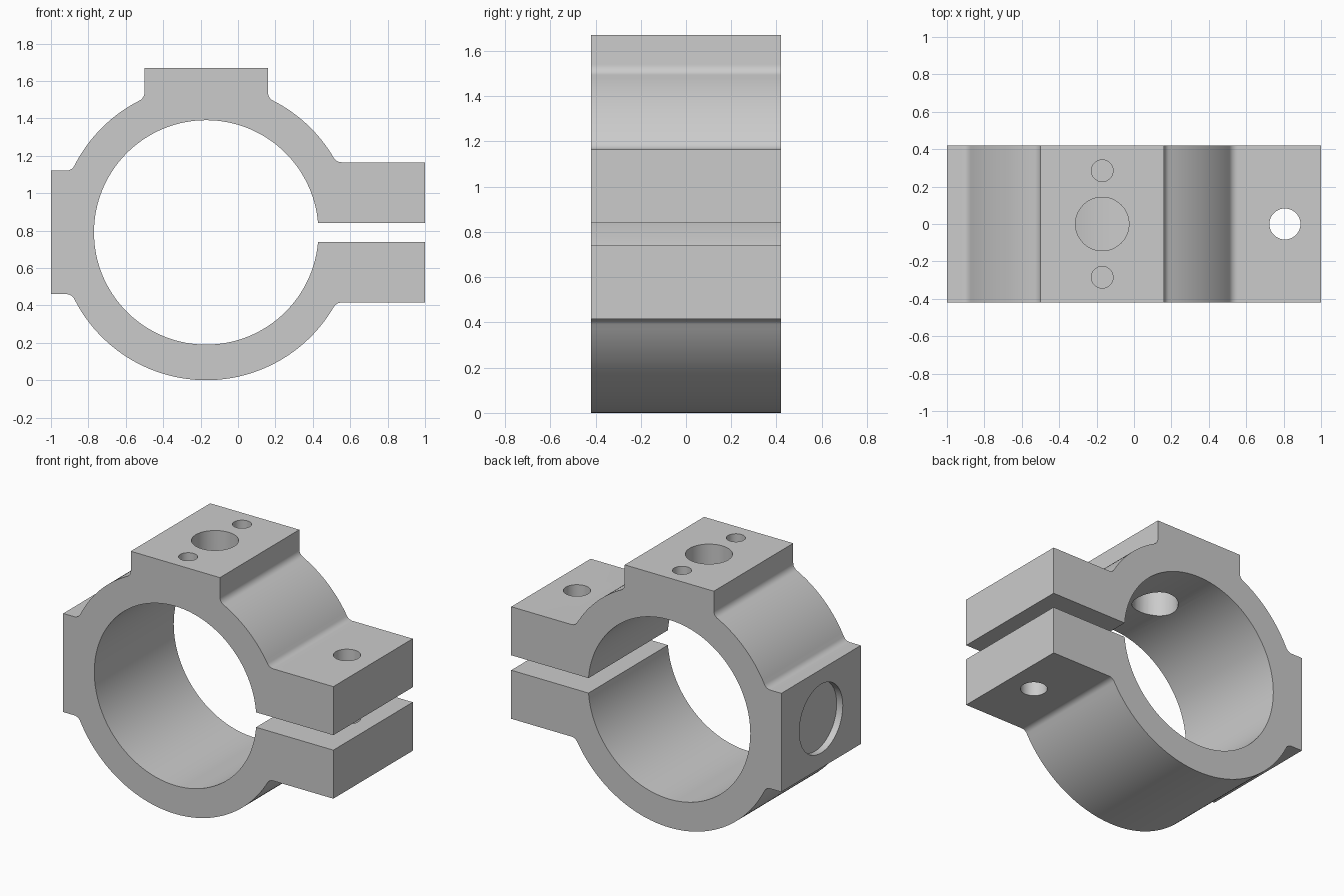
import bpy, bmesh, math
from mathutils import Vector, Matrix

if "Cube" in bpy.data.objects:
    bpy.data.objects.remove(bpy.data.objects["Cube"])

CX, CZ = -0.17, 0.79          # bore axis
R_OUT, R_IN, FILLET = 0.79, 0.60, 0.05
HALF_W = 0.42                 # half width along y
GAP = 0.05                    # half height of the clamp slot
EAR_H, BOSS = 0.375, 0.33     # ear top above axis, half size of the pads

grey = bpy.data.materials.new("metal_grey")
grey.diffuse_color = (0.6, 0.6, 0.6, 1)
grey.use_nodes = True
grey.node_tree.nodes["Principled BSDF"].inputs["Base Color"].default_value = grey.diffuse_color


def arc(cx, cz, r, a0, a1, n):
    return [(cx + r * math.cos(a0 + (a1 - a0) * i / n),
             cz + r * math.sin(a0 + (a1 - a0) * i / n)) for i in range(n + 1)]


# Fillet centre: distance along the pad wall, and its angle around the bore axis
def fillet(offset):
    along = math.sqrt((R_OUT + FILLET) ** 2 - (offset + FILLET) ** 2)
    return along, offset + FILLET, math.atan2(offset + FILLET, along)


pi = math.pi
ea, eo, et = fillet(EAR_H)
ba, bo, bt = fillet(BOSS)
x_right, x_left, z_top = 1.0 - CX, -1.0 - CX, 1.67 - CZ
slot = math.asin(GAP / R_IN)

# Counter-clockwise outline, relative to the bore axis
pts = [(x_right, GAP), (x_right, EAR_H)]
pts += arc(ea, eo, FILLET, -pi / 2, -pi + et, 8)                      # upper ear
pts += arc(0, 0, R_OUT, et, pi / 2 - bt, 20)[1:-1]
pts += arc(bo, ba, FILLET, -pi / 2 - bt, -pi, 8)                      # top pad
pts += [(BOSS, z_top), (-BOSS, z_top)]
pts += arc(-bo, ba, FILLET, 0, -pi / 2 + bt, 8)
pts += arc(0, 0, R_OUT, pi / 2 + bt, pi - bt, 16)[1:-1]
pts += arc(-ba, bo, FILLET, -bt, -pi / 2, 8)                          # side pad
pts += [(x_left, BOSS), (x_left, -BOSS)]
pts += arc(-ba, -bo, FILLET, pi / 2, bt, 8)
pts += arc(0, 0, R_OUT, pi + bt, 2 * pi - et, 64)[1:-1]
pts += arc(ea, -eo, FILLET, pi - et, pi / 2, 8)                       # lower ear
pts += [(x_right, -EAR_H), (x_right, -GAP)]
pts += arc(0, 0, R_IN, 2 * pi - slot, slot, 128)                      # bore

# Clamp body
bm = bmesh.new()
face = bm.faces.new([bm.verts.new((CX + x, -HALF_W, CZ + z)) for x, z in pts])
ext = bmesh.ops.extrude_face_region(bm, geom=[face])
bmesh.ops.translate(bm, vec=(0, 2 * HALF_W, 0),
                    verts=[v for v in ext["geom"] if isinstance(v, bmesh.types.BMVert)])
bmesh.ops.recalc_face_normals(bm, faces=bm.faces)
mesh = bpy.data.meshes.new("clamp_body")
bm.to_mesh(mesh)
bm.free()
mesh.materials.append(grey)
body = bpy.data.objects.new("clamp_body", mesh)
bpy.context.collection.objects.link(body)
bpy.context.view_layer.objects.active = body


# Drill a round hole between two points
def drill(name, start, end, radius):
    a, b = Vector(start), Vector(end)
    rot = (b - a).to_track_quat('Z', 'Y').to_matrix().to_4x4()
    cm = bmesh.new()
    bmesh.ops.create_cone(cm, cap_ends=True, segments=48, radius1=radius, radius2=radius,
                          depth=(b - a).length, matrix=Matrix.Translation((a + b) / 2) @ rot)
    me = bpy.data.meshes.new(name)
    cm.to_mesh(me)
    cm.free()
    me.materials.append(grey)
    cutter = bpy.data.objects.new(name, me)
    cutter.hide_render = True
    bpy.context.collection.objects.link(cutter)
    mod = body.modifiers.new(name, 'BOOLEAN')
    mod.operation, mod.solver, mod.object = 'DIFFERENCE', 'EXACT', cutter
    bpy.context.view_layer.objects.active = body
    bpy.ops.object.modifier_apply(modifier=name)
    bpy.data.objects.remove(cutter)


drill("port_hole", (CX, 0, 1.1), (CX, 0, 1.8), 0.143)
for side in (-1, 1):
    drill("screw_hole", (CX, side * 0.285, 1.47), (CX, side * 0.285, 1.8), 0.058)
drill("bolt_hole", (0.807, 0, 0.2), (0.807, 0, 1.4), 0.083)
drill("side_recess", (-1.2, 0, CZ), (-0.955, 0, CZ), 0.23)

body.select_set(True)
bpy.ops.object.shade_smooth_by_angle(angle=math.radians(30))
